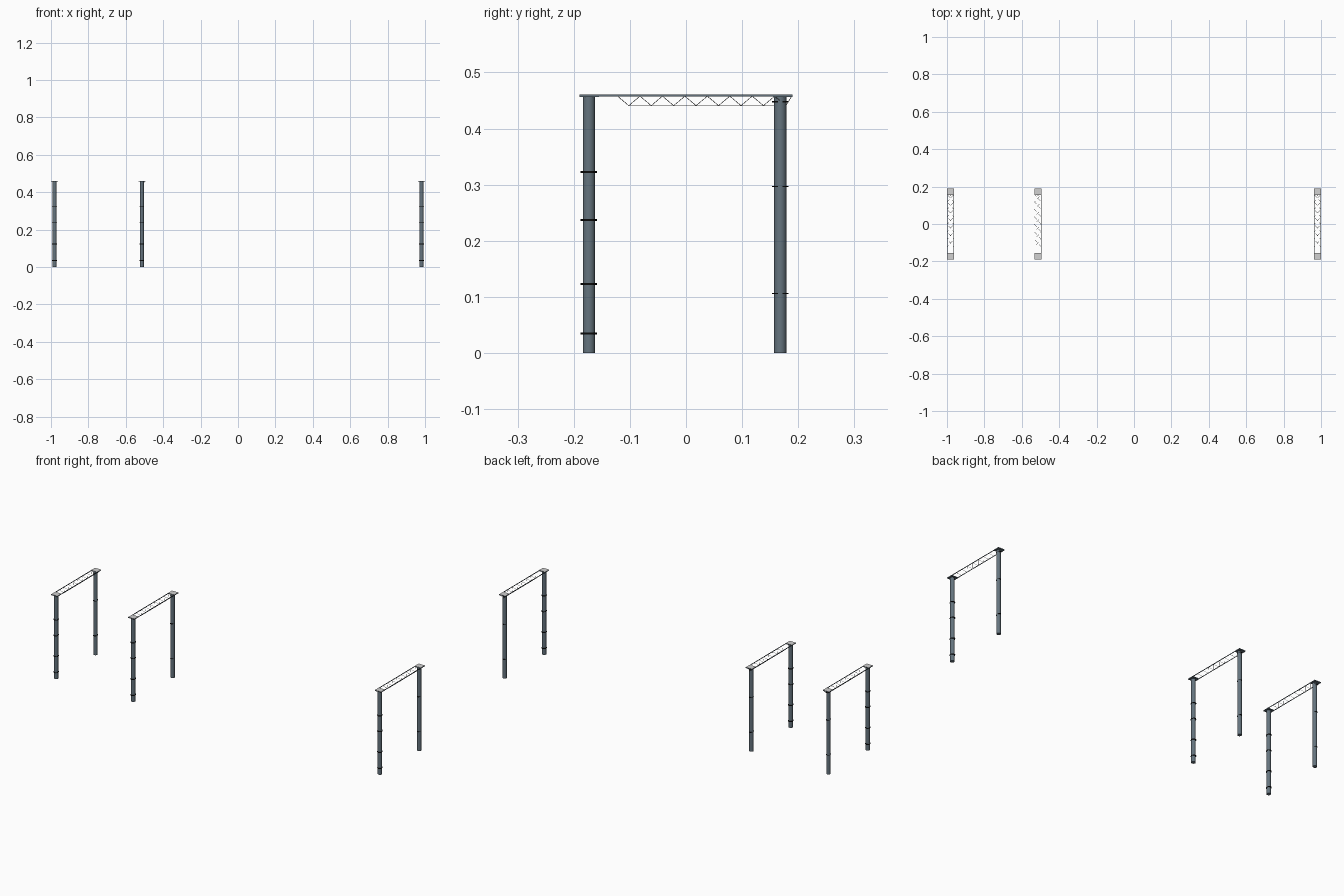
import bpy, bmesh, math
from mathutils import Vector

if "Cube" in bpy.data.objects:
    bpy.data.objects.remove(bpy.data.objects["Cube"])


def mat(name, c):
    m = bpy.data.materials.new(name)
    m.diffuse_color = (*c, 1)
    m.use_nodes = True
    m.node_tree.nodes["Principled BSDF"].inputs["Base Color"].default_value = m.diffuse_color
    return m


SLATE = mat("slate_steel", (0.13, 0.175, 0.21))
GREY = mat("light_grey_metal", (0.64, 0.64, 0.64))
BLACK = mat("black_strap", (0.003, 0.003, 0.003))


def finish(bm, name, mats, smooth=False):
    me = bpy.data.meshes.new(name)
    bm.to_mesh(me)
    bm.free()
    for m in mats:
        me.materials.append(m)
    o = bpy.data.objects.new(name, me)
    bpy.context.collection.objects.link(o)
    if smooth:
        bpy.ops.object.select_all(action='DESELECT')
        o.select_set(True)
        bpy.context.view_layer.objects.active = o
        bpy.ops.object.shade_smooth_by_angle()
    return o


def rod(bm, a, b, r, n=6, squash=1.0):
    a, b = Vector(a), Vector(b)
    d = b - a
    vs = bmesh.ops.create_cone(bm, cap_ends=True, segments=n, radius1=r, radius2=r, depth=d.length)["verts"]
    M = d.to_track_quat('Z', 'Y').to_matrix().to_4x4()
    M.translation = (a + b) / 2
    bmesh.ops.transform(bm, matrix=M, verts=vs)
    for v in vs:  # narrow across x for oval straps
        if squash != 1.0:
            v.co.x = a.x + (v.co.x - a.x) * squash


def box(bm, lo, hi):
    vs = bmesh.ops.create_cube(bm, size=1)["verts"]
    for v in vs:
        v.co = [lo[i] + (v.co[i] + 0.5) * (hi[i] - lo[i]) for i in range(3)]


TOP, LOW, W = 0.457, 0.441, 0.019
for i, x in enumerate((-0.981, -0.514, 0.981)):
    # round posts with oval strap rings
    for side, y, rings, t, sq in (("front", -0.173, (0.035, 0.123, 0.237, 0.323), 0.0035, 0.82),
                                  ("back", 0.168, (0.106, 0.297, 0.448), 0.0022, 0.70)):
        bm = bmesh.new()
        rod(bm, (x, y, 0), (x, y, 0.457), 0.0108, 32)
        finish(bm, f"{side}_post_{i}", [SLATE], True)
        bm = bmesh.new()
        for z in rings:
            rod(bm, (x, y, z - t / 2), (x, y, z + t / 2), 0.0148, 32, sq)
        finish(bm, f"{side}_straps_{i}", [BLACK], True)

    # cap plates: light top, slate edges and underside
    bm = bmesh.new()
    for s in (-1, 1):
        box(bm, (x - W, s * 0.1725 - 0.0175, 0.4565), (x + W, s * 0.1725 + 0.0175, 0.461))
    bm.normal_update()
    for f in bm.faces:
        f.material_index = 1 if f.normal.z > 0.5 else 0
    finish(bm, f"cap_plates_{i}", [SLATE, GREY])

    # two top rails along the plate edges
    bm = bmesh.new()
    for s in (-1, 1):
        cx = x + s * (W - 0.001)
        box(bm, (cx - 0.001, -0.156, 0.457), (cx + 0.001, 0.156, 0.4605))
    finish(bm, f"top_rails_{i}", [SLATE])

    # lower chord and zigzag webs
    bm = bmesh.new()
    rod(bm, (x, -0.102, LOW), (x, 0.178, LOW), 0.0006)
    for k in range(8):
        yb = -0.102 + 0.04 * k
        for s in (-1, 1):
            xt = x + s * (W - 0.002)
            rod(bm, (xt, yb - 0.019, TOP), (x, yb, LOW), 0.0006)
            rod(bm, (x, yb, LOW), (xt, min(yb + 0.019, 0.188), TOP), 0.0006)
    finish(bm, f"truss_webs_{i}", [GREY])
